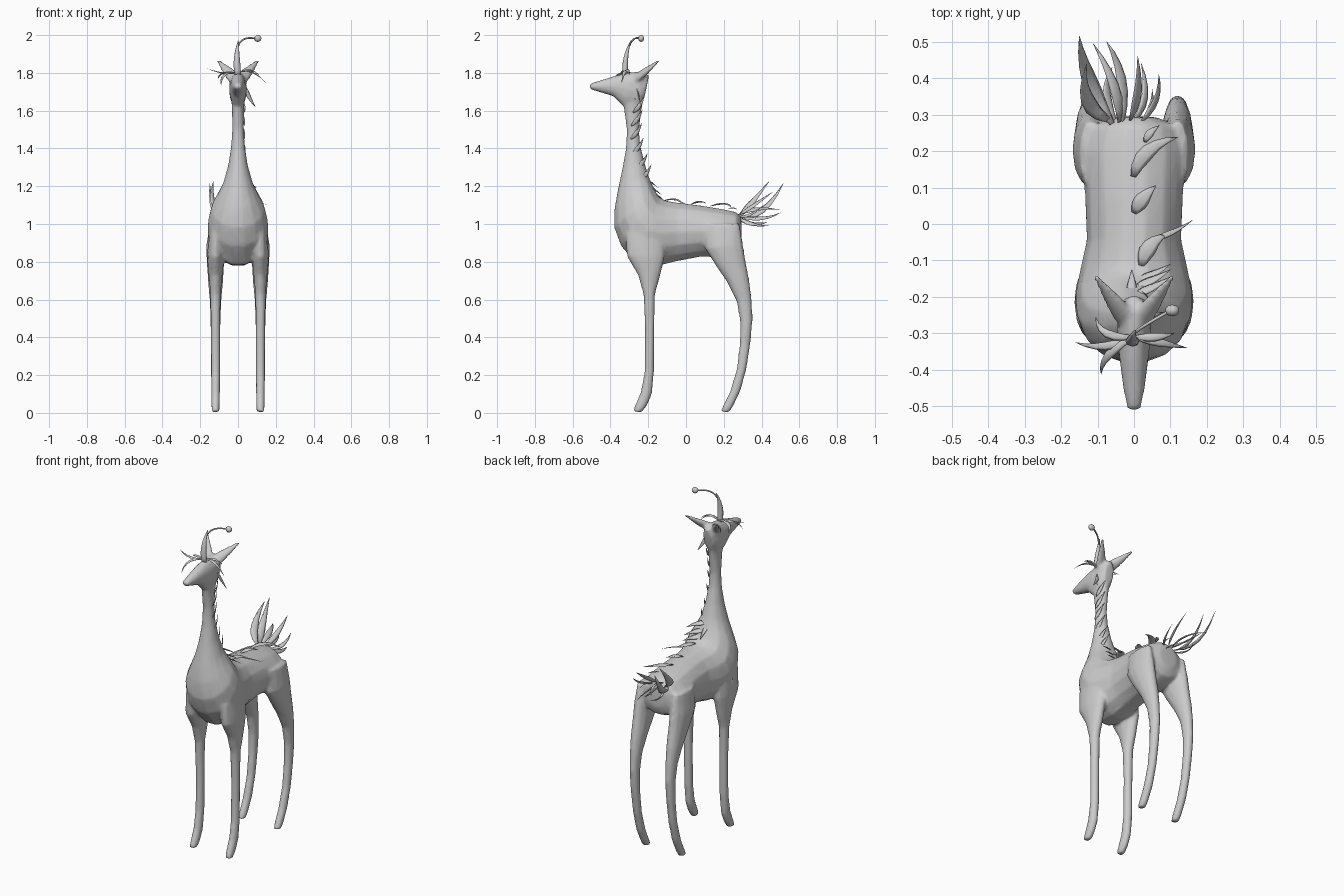
import bpy, bmesh, math
from mathutils import Vector as V


def loft(bm, rings, n):
    """Closed skin over rings given as (centre, half axis u, half axis v)."""
    loops = []
    for c, u, v in rings:
        loops.append([bm.verts.new(c + u * math.cos(2 * math.pi * k / n) + v * math.sin(2 * math.pi * k / n))
                      for k in range(n)])
    faces = [bm.faces.new(loops[0][::-1]), bm.faces.new(loops[-1])]
    for a, b in zip(loops, loops[1:]):
        for k in range(n):
            faces.append(bm.faces.new((a[k], a[(k + 1) % n], b[(k + 1) % n], b[k])))
    bmesh.ops.recalc_face_normals(bm, faces=faces)


def side_loft(bm, rings, x=0.0, n=14):
    """Rings as (half width, y1, z1, y2, z2): two profile points in the side view."""
    out = []
    for w, y1, z1, y2, z2 in rings:
        a, b = V((x, y1, z1)), V((x, y2, z2))
        out.append(((a + b) / 2, V((w, 0, 0)), (a - b) / 2))
    loft(bm, out, n)


def leaf(bm, p0, p1, p2, width, normal=(0, 0, 1), thick=0.2, prof=(.35, .75, 1, .95, .7, .4, .05), n=6):
    """Curved blade through three points."""
    p0, p1, p2 = V(p0), V(p1), V(p2)
    c = 2 * p1 - (p0 + p2) / 2
    rings = []
    for i, s in enumerate(prof):
        t = i / (len(prof) - 1)
        p = p0 * (1 - t) ** 2 + c * 2 * t * (1 - t) + p2 * t * t
        tan = ((c - p0) * (1 - t) + (p2 - c) * t).normalized()
        u = tan.cross(V(normal)).normalized()
        v = u.cross(tan).normalized()
        rings.append((p, u * width * s / 2, v * width * s * thick / 2))
    loft(bm, rings, n)


def finish(name, bm):
    me = bpy.data.meshes.new(name)
    for f in bm.faces:
        f.smooth = True
    bm.to_mesh(me)
    bm.free()
    ob = bpy.data.objects.new(name, me)
    bpy.context.collection.objects.link(ob)
    return ob


# Body: torso turning up into the neck
bm = bmesh.new()
side_loft(bm, [
    (.06, .292, 1.04, .295, .90), (.12, .265, 1.065, .275, .85), (.142, .20, 1.08, .20, .82),
    (.135, .08, 1.10, .08, .825), (.13, -.04, 1.115, -.05, .80), (.148, -.10, 1.125, -.15, .775),
    (.162, -.135, 1.14, -.26, .78), (.158, -.15, 1.16, -.345, .88), (.142, -.165, 1.185, -.382, .98),
    (.11, -.18, 1.215, -.38, 1.08), (.078, -.197, 1.255, -.362, 1.18), (.052, -.22, 1.33, -.338, 1.29),
    (.037, -.242, 1.42, -.318, 1.40), (.031, -.248, 1.50, -.314, 1.50), (.032, -.235, 1.60, -.328, 1.60),
    (.036, -.222, 1.68, -.335, 1.66)])
# Head and muzzle
side_loft(bm, [
    (.018, -.514, 1.742, -.506, 1.712), (.03, -.45, 1.762, -.45, 1.695), (.039, -.37, 1.787, -.385, 1.675),
    (.046, -.30, 1.803, -.335, 1.625), (.047, -.24, 1.81, -.26, 1.61), (.032, -.195, 1.79, -.222, 1.66)])
for s in (-1, 1):
    # Front legs
    side_loft(bm, [
        (.035, -.32, .95, -.12, .95), (.045, -.315, .83, -.11, .83), (.037, -.255, .73, -.135, .73),
        (.028, -.226, .63, -.163, .63), (.025, -.217, .45, -.168, .45), (.025, -.219, .22, -.169, .22),
        (.024, -.24, .11, -.18, .10), (.023, -.27, .04, -.205, .04), (.02, -.282, .01, -.235, .002)], s * .119, 12)
    # Hind legs
    side_loft(bm, [
        (.03, .10, 1.0, .285, 1.0), (.05, .10, .87, .303, .89), (.046, .15, .79, .317, .80),
        (.04, .218, .69, .336, .70), (.031, .268, .59, .348, .60), (.027, .287, .48, .353, .50),
        (.025, .285, .37, .343, .38), (.024, .268, .23, .322, .24), (.024, .232, .11, .29, .12),
        (.023, .195, .035, .25, .035), (.02, .182, .01, .228, .002)], s * .119, 12)
    # Ears
    leaf(bm, (s * .015, -.27, 1.765), (s * .06, -.205, 1.815), (s * .112, -.135, 1.872), .066,
         (s * .3, -.7, .6), .6, (.9, 1, .95, .8, .6, .4, .2), 10)
body = finish("body", bm)
# Fuse the limbs into one soft skin
m = body.modifiers.new("fuse", 'REMESH')
m.mode, m.voxel_size, m.use_smooth_shade = 'VOXEL', .009, True
m = body.modifiers.new("soften", 'SMOOTH')
m.factor, m.iterations = .5, 5
m = body.modifiers.new("simplify", 'DECIMATE')
m.ratio = .2

# Crown leaves around the brow
bm = bmesh.new()
for mid, tip in [((-.08, -.335, 1.80), (-.16, -.325, 1.822)), ((.07, -.325, 1.805), (.145, -.34, 1.75)),
                 ((-.07, -.36, 1.79), (-.09, -.412, 1.735)), ((-.075, -.30, 1.80), (-.105, -.255, 1.77)),
                 ((.06, -.31, 1.815), (.11, -.30, 1.79))]:
    leaf(bm, (0, -.31, 1.80), mid, tip, .024, thick=.35)
leaf(bm, (.03, -.27, 1.74), (.055, -.25, 1.68), (.092, -.24, 1.62), .024, (0, 1, 0))
finish("crown_leaves", bm)

# Horn with a thin stalk and bulb
bm = bmesh.new()
leaf(bm, (0, -.32, 1.78), (-.006, -.318, 1.88), (.002, -.292, 1.97), .036, (0, 1, 0), .8,
     (.9, 1, 1, .85, .65, .4, .1), 8)
leaf(bm, (.0, -.30, 1.94), (.035, -.275, 1.98), (.10, -.237, 1.98), .009, (0, 1, 0), 1, (1,) * 7)
geo = bmesh.ops.create_icosphere(bm, subdivisions=2, radius=.018)
for v in geo["verts"]:
    v.co = V((v.co.x * 1.1, v.co.y * .9, v.co.z)) + V((.105, -.237, 1.982))
finish("horn_and_bulb", bm)

# Mane leaves wrapping down the right side of the neck
bm = bmesh.new()
for z, y, x in [(1.68, -.225, .036), (1.61, -.235, .033), (1.54, -.245, .031), (1.47, -.248, .032),
                (1.39, -.24, .034), (1.31, -.218, .036), (1.25, -.198, .042)]:
    leaf(bm, (x + .002, y - .045, z - .02), (x, y - .012, z + .015), (x * .5, y + .014, z + .065), .024, (1, .5, 0))
for z, y in [(1.22, -.18), (1.18, -.16), (1.15, -.145)]:
    leaf(bm, (.005, y - .01, z), (.045, y + .004, z - .005), (.10, y + .035, z - .03), .03, (0, .7, .7))
leaf(bm, (-.006, -.22, 1.24), (-.006, -.175, 1.195), (-.006, -.125, 1.15), .03, (0, .7, .7))
# Leaves along the back
leaf(bm, (.02, -.115, 1.125), (.045, -.06, 1.13), (.09, -.03, 1.115), .045)
leaf(bm, (.05, -.04, 1.12), (.10, -.025, 1.115), (.16, .01, 1.10), .016)
leaf(bm, (.0, .03, 1.105), (.025, .07, 1.118), (.06, .105, 1.11), .042)
leaf(bm, (-.002, .13, 1.095), (.04, .20, 1.107), (.12, .238, 1.09), .042)
leaf(bm, (.03, .225, 1.08), (.045, .25, 1.085), (.07, .27, 1.075), .022)
finish("mane_leaves", bm)

# Tail tuft
bm = bmesh.new()
for base, mid, tip, w in [
        ((-.06, .275, 1.04), (-.125, .40, 1.07), (-.15, .515, 1.215), .05),
        ((-.07, .285, 1.04), (-.13, .345, 1.11), (-.13, .44, 1.225), .045),
        ((-.04, .28, 1.05), (-.055, .38, 1.08), (-.112, .495, 1.075), .034),
        ((-.03, .28, 1.04), (-.035, .40, 1.03), (-.075, .50, 1.06), .034),
        ((-.01, .285, 1.05), (.01, .36, 1.10), (.01, .46, 1.17), .032),
        ((.0, .285, 1.03), (.03, .35, 1.00), (.02, .44, .99), .028),
        ((.02, .28, 1.04), (.06, .34, 1.05), (.068, .41, 1.10), .024),
        ((.02, .28, 1.03), (.045, .32, 1.04), (.05, .37, 1.03), .018),
        ((-.05, .28, 1.02), (-.075, .36, 1.00), (-.06, .43, 1.01), .03)]:
    leaf(bm, base, mid, tip, w, (.6, -.3, .7), .3)
finish("tail_leaves", bm)
